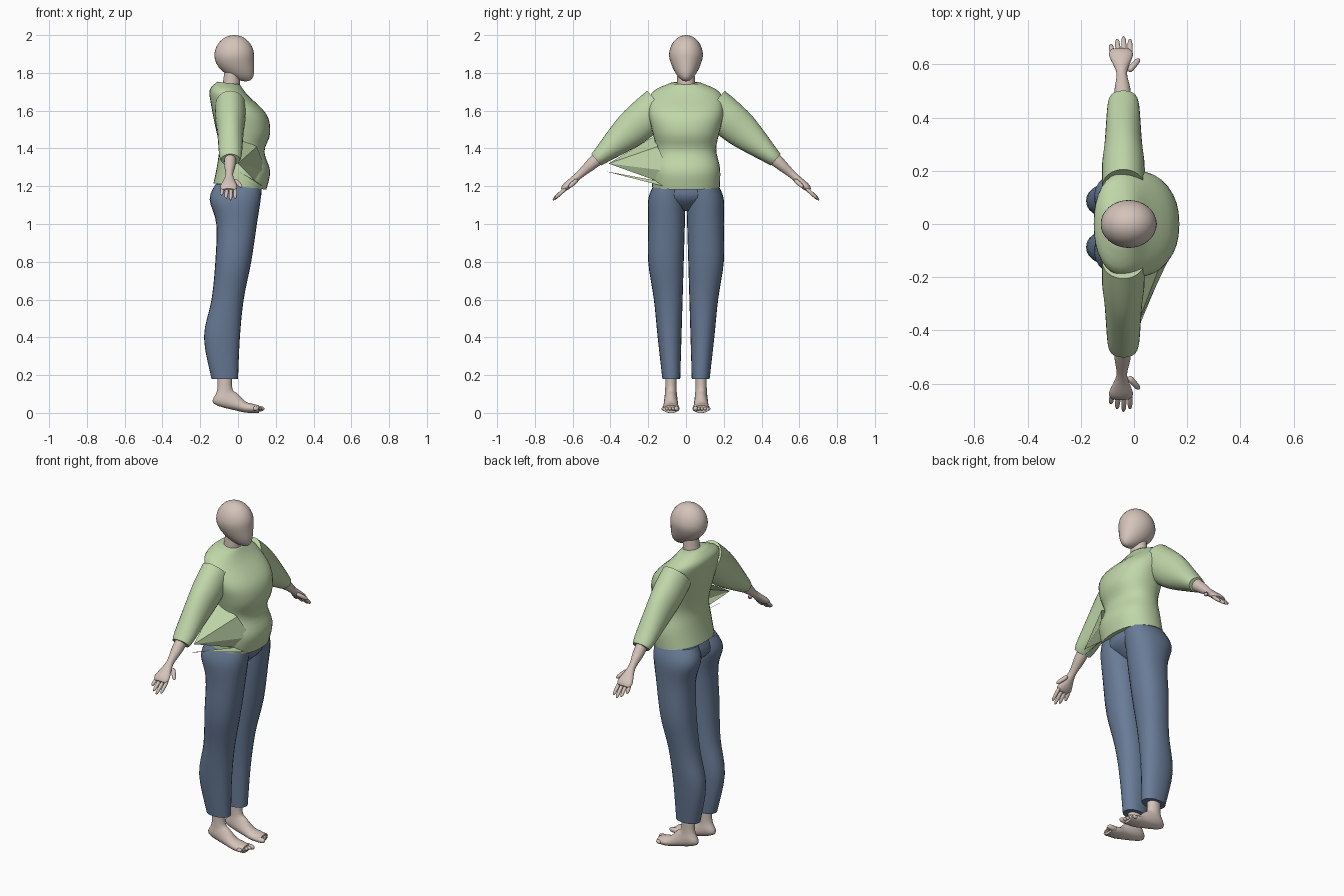
import bpy
import bmesh
import math
from mathutils import Vector

cube = bpy.data.objects.get("Cube")
if cube:
    bpy.data.objects.remove(cube, do_unlink=True)


def material(name, red, green, blue):
    colour = (red, green, blue, 1)
    made = bpy.data.materials.new(name)
    made.use_nodes = True
    made.diffuse_color = colour
    shader = next(node for node in made.node_tree.nodes if node.type == 'BSDF_PRINCIPLED')
    shader.inputs["Base Color"].default_value = colour
    shader.inputs["Roughness"].default_value = 0.8
    return made


SKIN = material("pale skin", 0.66, 0.55, 0.49)
GREEN = material("soft green knit", 0.53, 0.68, 0.4)
BLUE = material("denim blue", 0.14, 0.2, 0.31)


def finish(name, bm, mat, smooth=True):
    bmesh.ops.recalc_face_normals(bm, faces=bm.faces)
    mesh = bpy.data.meshes.new(name)
    bm.to_mesh(mesh)
    bm.free()
    mesh.materials.append(mat)
    part = bpy.data.objects.new(name, mesh)
    bpy.context.collection.objects.link(part)
    if smooth:
        bpy.ops.object.select_all(action='DESELECT')
        part.select_set(True)
        bpy.context.view_layer.objects.active = part
        bpy.ops.object.shade_smooth_by_angle(angle=math.radians(50))


def spline(before, start, end, after, t):
    """Catmull-Rom blend from start to end."""
    slope_in, slope_out = (end - before) / 2, (after - start) / 2
    rise = end - start
    return start + t * (slope_in + t * (3 * rise - 2 * slope_in - slope_out
                                        + t * (slope_in + slope_out - 2 * rise)))


def smooth_sections(sections, steps=4):
    padded = [sections[0], *sections, sections[-1]]
    for group in zip(padded, padded[1:], padded[2:], padded[3:]):
        for step in range(steps):
            yield [spline(*track, step / steps) for track in zip(*group)]
    yield sections[-1]


def loft(name, sections, mat, side=1, power=1, tilt=0, sides=24):
    """Skin over closed sections, each a centre and two half-axes."""
    bm = bmesh.new()
    rings = []
    for centre, across, along in smooth_sections(sections):
        ring = []
        for k in range(sides):
            angle = math.tau * k / sides
            c, s = (math.copysign(abs(f) ** power, f) for f in (math.cos(angle), math.sin(angle)))
            x, y, z = centre + across * c + along * s
            ring.append(bm.verts.new((x, y * side, z - tilt * x)))
        rings.append(ring)
    for lower, upper in zip(rings, rings[1:]):
        for k in range(sides):
            bm.faces.new((lower[k - 1], lower[k], upper[k], upper[k - 1]))
    bm.faces.new(rings[0])
    bm.faces.new(rings[-1])
    finish(name, bm, mat)


def level(z, back, front, outer, inner=None):
    """Horizontal section, centred unless an inner edge is given."""
    inner = -outer if inner is None else inner
    return (Vector(((back + front) / 2, (outer + inner) / 2, z)),
            Vector(((front - back) / 2, 0, 0)), Vector((0, (outer - inner) / 2, 0)))


def limb(name, start, end, profile, mat, side):
    """Straight tapered limb; profile gives position, thickness and width."""
    start, end = Vector(start), Vector(end)
    width_axis = Vector((1, 0, 0))
    thick_axis = width_axis.cross(end - start).normalized()
    loft(name, [(start.lerp(end, t), thick_axis * thick, width_axis * wide)
                for t, thick, wide in profile], mat, side)


def foot_section(sole_x, sole_z, top_x, top_z, half_width):
    sole, top = Vector((sole_x, 0.08, sole_z)), Vector((top_x, 0.08, top_z))
    return (sole + top) / 2, (top - sole) / 2, Vector((0, half_width, 0))


def digit(name, start, end, radius, side):
    """Tapered round finger or toe."""
    start, end = (Vector((x, y * side, z)) for x, y, z in (start, end))
    reach = end - start
    turn = reach.to_track_quat('Z', 'Y')
    bm = bmesh.new()
    bmesh.ops.create_uvsphere(bm, u_segments=10, v_segments=8, radius=1)
    for vert in bm.verts:
        x, y, z = vert.co
        girth = radius * (1 - z / 5)
        blunt = math.copysign(math.sqrt(abs(z)), z) * reach.length / 2
        vert.co = (start + end) / 2 + turn @ Vector((x * girth, y * girth, blunt))
    finish(name, bm, SKIN)


# Head: a ball drawn down and forward into a narrow chin
bm = bmesh.new()
bmesh.ops.create_uvsphere(bm, u_segments=32, v_segments=20, radius=1)
for vert in bm.verts:
    x, y, z = vert.co
    drop = max(0, -z)
    vert.co = (0.105 * x - 0.02 + 0.06 * drop ** 2, 0.09 * y * (1 - 0.25 * drop),
               1.89 + z * (0.135 if drop else 0.11))
finish("head", bm, SKIN)

loft("neck", [level(1.68, -0.09, 0.01, 0.05), level(1.82, -0.07, 0.01, 0.045)], SKIN)

# Sweater body
loft("sweater_body", [
    level(1.2, -0.13, 0.15, 0.18), level(1.3, -0.11, 0.17, 0.18),
    level(1.4, -0.1, 0.14, 0.16), level(1.5, -0.12, 0.17, 0.18),
    level(1.6, -0.14, 0.15, 0.2), level(1.69, -0.15, 0.05, 0.18),
    level(1.74, -0.11, 0.01, 0.08)], GREEN, power=0.9, tilt=0.12, sides=32)

# Torn cloth hanging from one side of the sweater
bm = bmesh.new()
tip, low_tip = (0, -0.41, 1.32), (0, -0.43, 1.28)
back, rib, belly = (-0.03, -0.16, 1.47), (0.1, -0.15, 1.41), (0.15, -0.09, 1.28)
hip, hem = (0.09, -0.16, 1.23), (0.13, -0.12, 1.2)
for corners in ((tip, back, rib), (tip, rib, belly), (tip, belly, hip), (low_tip, hip, hem)):
    bm.faces.new([bm.verts.new(corner) for corner in corners])
finish("torn_cloth", bm, GREEN, smooth=False)

loft("trouser_seat", [level(1.07, -0.05, 0.05, 0.03), level(1.14, -0.13, 0.12, 0.18),
                      level(1.22, -0.11, 0.12, 0.16)], BLUE)

for side, tag in ((1, "left"), (-1, "right")):
    # Arm
    limb("sleeve_" + tag, (-0.04, 0.14, 1.63), (-0.04, 0.475, 1.34),
         [(0, 0.1, 0.08), (0.25, 0.1, 0.08), (0.5, 0.09, 0.07),
          (0.9, 0.05, 0.06), (1, 0.04, 0.05)], GREEN, side)
    limb("forearm_and_palm_" + tag, (-0.04, 0.44, 1.37), (-0.05, 0.655, 1.18),
         [(0, 0.04, 0.03), (0.3, 0.03, 0.03), (0.6, 0.02, 0.02),
          (0.9, 0.02, 0.045), (1, 0.01, 0.035)], SKIN, side)

    # Fingers and thumb
    for i, reach in enumerate((0.03, 0.05, 0.06, 0.05)):
        x = 0.022 * i - 0.08
        digit(f"finger_{i}_{tag}", (x, 0.635, 1.19),
              (x * 1.1, 0.645 + reach, 1.18 - 0.9 * reach), 0.01, side)
    digit("thumb_" + tag, (-0.02, 0.575, 1.235), (0.02, 0.62, 1.195), 0.012, side)

    # Trouser leg
    profile = ((0.18, -0.14, 0, 0.125), (0.4, -0.18, 0.01, 0.15), (0.6, -0.14, 0.03, 0.17),
               (0.8, -0.12, 0.07, 0.2), (1, -0.115, 0.1, 0.2), (1.13, -0.15, 0.12, 0.2),
               (1.21, -0.12, 0.125, 0.17))
    loft("trouser_leg_" + tag, [level(*row, inner=0.03 * (1.2 - row[0])) for row in profile],
         BLUE, side, power=0.9)

    # Foot
    loft("foot_" + tag, [
        foot_section(-0.11, 0.22, -0.03, 0.22, 0.03), foot_section(-0.11, 0.12, -0.03, 0.13, 0.03),
        foot_section(-0.13, 0.05, 0, 0.1, 0.035), foot_section(0, 0.01, 0.04, 0.06, 0.04),
        foot_section(0.06, 0, 0.07, 0.05, 0.045), foot_section(0.11, 0, 0.11, 0.04, 0.04)],
        SKIN, side)
    for i in range(5):
        y = 0.05 + 0.017 * i
        digit(f"toe_{i}_{tag}", (0.08, y, 0.022), (0.14 - 0.008 * i, y, 0.022),
              0.011 if i else 0.015, side)
